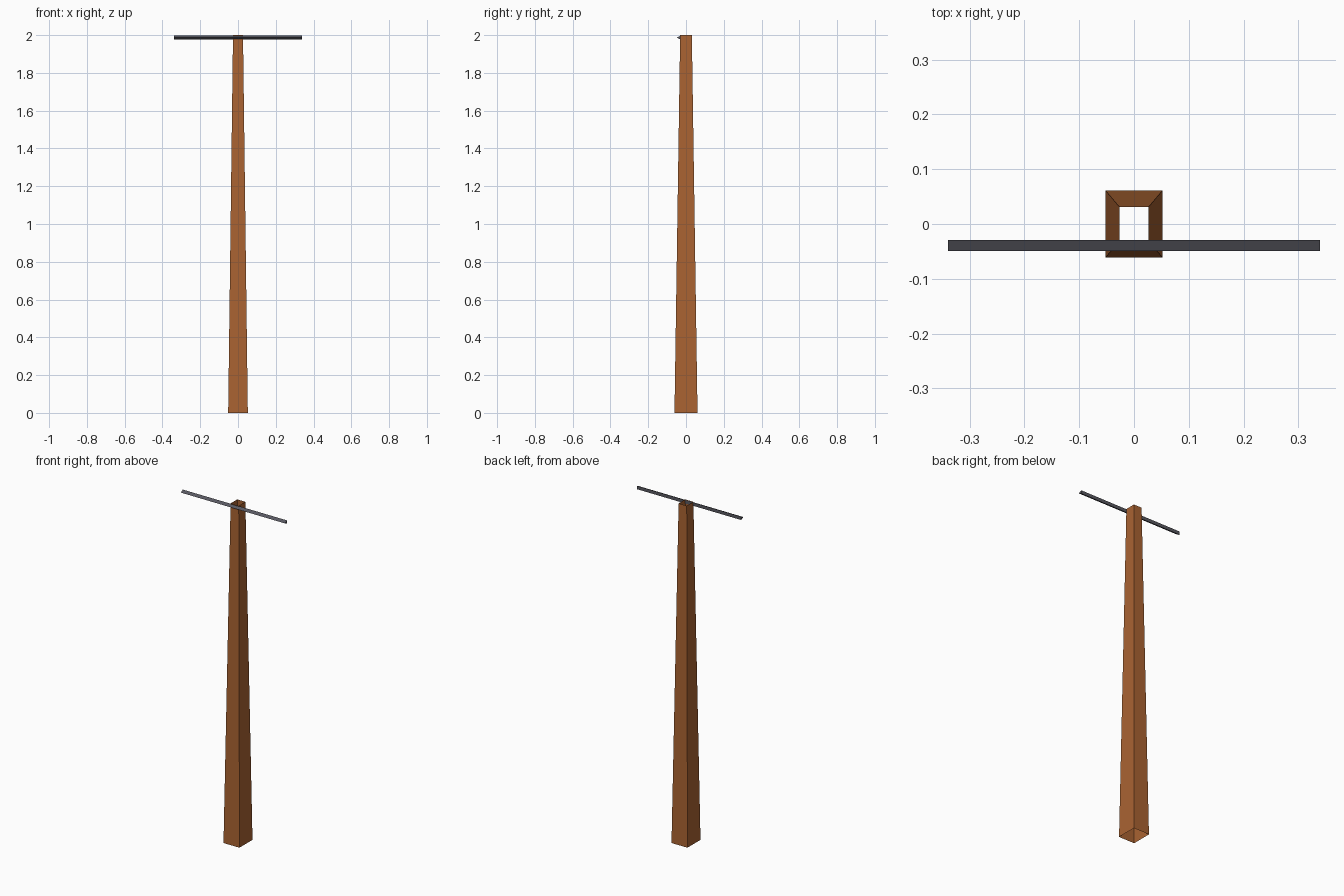
import bpy, bmesh

if "Cube" in bpy.data.objects:
    bpy.data.objects.remove(bpy.data.objects["Cube"])


def material(name, rgb):
    m = bpy.data.materials.new(name)
    m.diffuse_color = (*rgb, 1)
    m.use_nodes = True
    m.node_tree.nodes["Principled BSDF"].inputs["Base Color"].default_value = m.diffuse_color
    return m


def loft(name, rings, mat, caps):
    """Skin a run of equal-sized rings, optionally closing the ends."""
    bm = bmesh.new()
    loops = [[bm.verts.new(p) for p in ring] for ring in rings]
    n = len(loops[0])
    for a, b in zip(loops, loops[1:]):
        for i in range(n):
            j = (i + 1) % n
            bm.faces.new((a[i], a[j], b[j], b[i]))
    if caps:
        bm.faces.new(loops[0][::-1])
        bm.faces.new(loops[-1])
    mesh = bpy.data.meshes.new(name)
    bm.to_mesh(mesh)
    bm.free()
    mesh.materials.append(mat)
    obj = bpy.data.objects.new(name, mesh)
    bpy.context.collection.objects.link(obj)
    return obj


def rectangle(hx, hy, z):
    return [(-hx, -hy, z), (hx, -hy, z), (hx, hy, z), (-hx, hy, z)]


wood = material("brown wood", (0.40, 0.125, 0.032))
metal = material("dark grey metal", (0.10, 0.10, 0.12))

# Tapered post, an open tube at both ends
loft("post", [rectangle(0.052, 0.061, 0), rectangle(0.0265, 0.031, 2)], wood, False)

# Triangular crossbar on the front of the post top
section = [(-0.049, 1.987), (-0.029, 1.977), (-0.029, 1.997)]
loft("crossbar", [[(x, y, z) for y, z in section] for x in (-0.34, 0.34)], metal, True)
